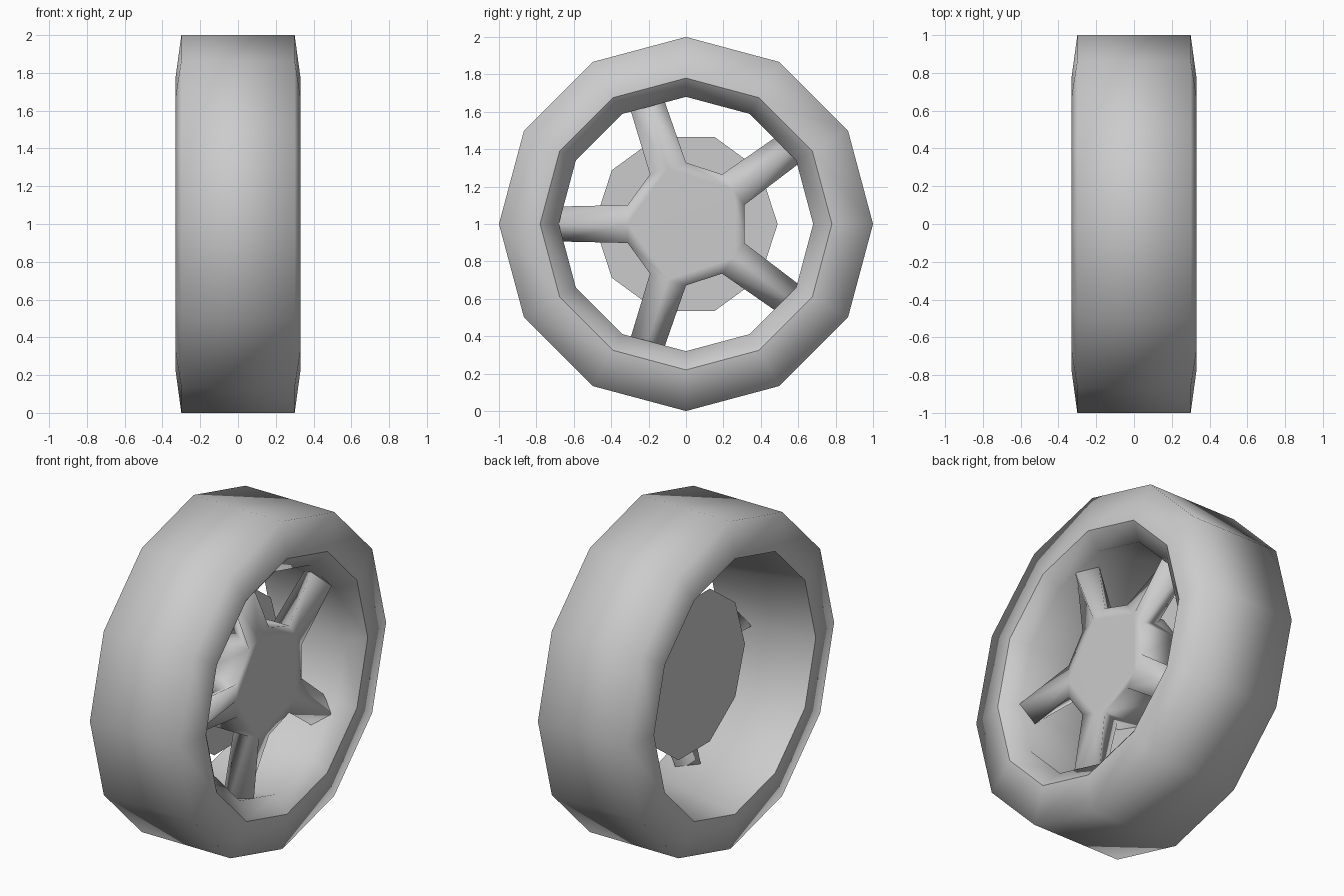
import bpy, bmesh
from math import sin, cos, radians

if "Cube" in bpy.data.objects:
    bpy.data.objects.remove(bpy.data.objects["Cube"])


def polar(x, r, deg, side=0.0):
    """Point at distance r along a direction in the wheel plane, shifted sideways."""
    a = radians(deg)
    return (x, r * cos(a) - side * sin(a), 1 + r * sin(a) + side * cos(a))


def finish(bm, name, smooth=True):
    bmesh.ops.recalc_face_normals(bm, faces=bm.faces)
    for f in bm.faces:
        f.smooth = smooth
    me = bpy.data.meshes.new(name)
    bm.to_mesh(me)
    bm.free()
    ob = bpy.data.objects.new(name, me)
    bpy.context.collection.objects.link(ob)
    return ob


# Tyre with rim: closed profile (x, radius) revolved in 12 steps
profile = [(-0.33, 0.78), (-0.30, 1.0), (0.30, 1.0), (0.33, 0.78), (0.25, 0.68)]
SHARP = (0, 3)
N = 12
bm = bmesh.new()
rings = [[bm.verts.new(polar(x, r, i * 360 / N)) for x, r in profile] for i in range(N)]
for i in range(N):
    a, b = rings[i], rings[(i + 1) % N]
    for j in range(len(profile)):
        k = (j + 1) % len(profile)
        bm.faces.new((a[j], a[k], b[k], b[j]))
    # crisp edge between tyre wall and rim
    for j in SHARP:
        bm.edges.get((a[j], b[j])).smooth = False
finish(bm, "tyre_and_rim")

# Hub with five ridged spokes growing from every other side
bm = bmesh.new()
HUB_R, FRONT, BACK = 0.328, 0.21, -0.05
front = [bm.verts.new(polar(FRONT, HUB_R, 18 + 36 * i)) for i in range(10)]
back = [bm.verts.new(polar(BACK, HUB_R, 18 + 36 * i)) for i in range(10)]
outline = []
for i in range(10):
    j = (i + 1) % 10
    r0, l0, rb, lb = front[i], front[j], back[i], back[j]
    outline.append(r0)
    if i % 2:
        bm.faces.new((r0, l0, lb, rb))
        continue
    ang = 36 + 36 * i
    mid = HUB_R * cos(radians(18))
    m0 = bm.verts.new(polar(FRONT, mid, ang))
    b0 = bm.verts.new(polar(0.04, mid, ang))
    outline.append(m0)
    bm.faces.new((r0, b0, l0, lb, rb))
    root = [r0, m0, l0, b0]
    tip = [bm.verts.new(polar(x, 0.70, ang, s))
           for x, s in ((0.15, -0.093), (0.255, 0), (0.15, 0.093), (0.05, 0))]
    for k in range(4):
        n = (k + 1) % 4
        bm.faces.new((root[k], root[n], tip[n], tip[k]))
    bm.faces.new(tip)
bm.faces.new(outline)
bm.faces.new(back)
finish(bm, "hub_and_spokes")

# Thin flat brake disc behind the spokes
bm = bmesh.new()
bm.faces.new([bm.verts.new(polar(-0.055, 0.49, 36 * i)) for i in range(10)])
finish(bm, "brake_disc", smooth=False)
